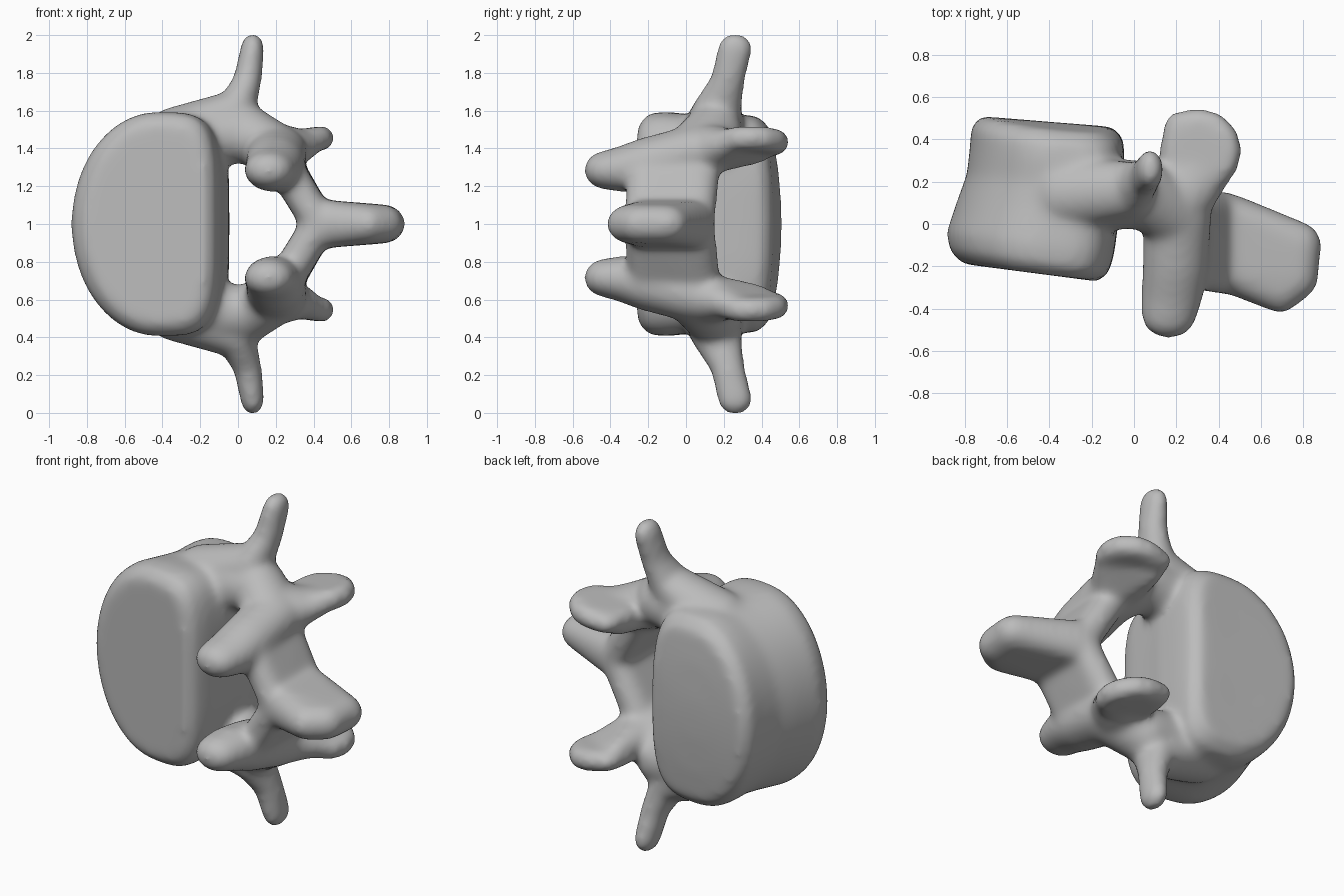
import bpy
import bmesh
from math import cos, sin, tau
from mathutils import Vector

cube = bpy.data.objects.get("Cube")
if cube:
    bpy.data.objects.remove(cube, do_unlink=True)

MID = 1.0        # height of the symmetry plane
INFLATE = 0.012  # makes up for shrinkage while smoothing

# Unit directions shared by every rounded lump
ball = bmesh.new()
bmesh.ops.create_icosphere(ball, subdivisions=3, radius=1)
directions = [v.co.copy() for v in ball.verts]
ball.free()

bm = bmesh.new()


def hull(lumps, flip=False):
    """Convex skin around ellipsoids, each given as (centre, radii)."""
    verts = []
    for centre, radii in lumps:
        for d in directions:
            p = Vector([c + k * (r + INFLATE) for c, k, r in zip(centre, d, radii)])
            if flip:
                p.z = 2 * MID - p.z
            verts.append(bm.verts.new(p))
    result = bmesh.ops.convex_hull(bm, input=verts)
    inside = {g for g in result["geom_interior"] + result["geom_unused"]
              if isinstance(g, bmesh.types.BMVert)}
    bmesh.ops.delete(bm, geom=list(inside), context='VERTS')


def chain(lumps, flip=False):
    """Tapered limb running through successive ellipsoids."""
    for a, b in zip(lumps, lumps[1:]):
        hull([a, b], flip)


def body_ring(left, right, half, y, slope, bow, count=64):
    """D-shaped section: round on the left, squarer on the right."""
    split = left + 0.58 * (right - left)
    ring = []
    for i in range(count):
        c, s = cos(tau * i / count), sin(tau * i / count)
        power = 0.5 if c > 0 else 1
        reach = right - split if c > 0 else split - left
        x = split + reach * abs(c) ** power * (1 if c > 0 else -1)
        z = half * abs(s) ** power * (1 if s > 0 else -1)
        ring.append(bm.verts.new((x, y + slope * (x + 0.45) - bow * z * z, MID + z)))
    return ring


# Vertebral body: waisted drum with tilted end plates
sections = [
    (-0.81, -0.17, 0.53, -0.235, -0.13, 0),
    (-0.87, -0.12, 0.585, -0.185, -0.14, 0),
    (-0.885, -0.095, 0.595, -0.10, -0.14, 0),
    (-0.83, -0.07, 0.575, 0.08, -0.12, 0),
    (-0.79, -0.05, 0.57, 0.20, -0.10, 0),
    (-0.775, -0.045, 0.58, 0.34, -0.09, 0.1),
    (-0.77, -0.05, 0.57, 0.435, -0.08, 0.14),
    (-0.72, -0.10, 0.51, 0.487, -0.08, 0.14),
    (-0.60, -0.22, 0.33, 0.487, -0.08, 0.14),
    (-0.48, -0.34, 0.12, 0.487, -0.08, 0.14),
]
rings = [body_ring(*s) for s in sections]
for a, b in zip(rings, rings[1:]):
    for i in range(len(a)):
        j = (i + 1) % len(a)
        bm.faces.new((a[i], a[j], b[j], b[i]))
bm.faces.new(rings[0])
bm.faces.new(rings[-1])

# Paired parts of the arch, mirrored about the middle plane
base = ((-0.33, 0.14, 1.445), (0.16, 0.17, 0.165))
root = ((0.05, 0.14, 1.48), (0.13, 0.15, 0.14))
pillar = ((0.205, 0.04, 1.38), (0.15, 0.16, 0.13))
rim = [((0.315 + 0.14 * cos(tau * i / 12), 0.345 + 0.145 * sin(tau * i / 12),
         1.435 + 0.02 * cos(tau * i / 12)), (0.045, 0.045, 0.053)) for i in range(12)]
rim.append(((0.215, 0.455, 1.42), (0.065, 0.07, 0.05)))
for flip in (False, True):
    # Pedicle
    chain([base, root, pillar], flip)
    # Transverse process, flaring out of the pedicle
    chain([base,
           ((-0.01, 0.165, 1.605), (0.09, 0.12, 0.095)),
           ((0.05, 0.22, 1.76), (0.065, 0.08, 0.06)),
           ((0.077, 0.26, 1.93), (0.052, 0.083, 0.07))], flip)
    # Superior articular process: round plate with an inner lip
    hull(rim, flip)
    hull([((0.23, 0.12, 1.395), (0.14, 0.12, 0.12)),
          ((0.32, 0.26, 1.43), (0.14, 0.12, 0.055)),
          ((0.20, 0.34, 1.385), (0.06, 0.11, 0.06))], flip)
    # Inferior articular process
    chain([pillar,
           ((0.195, -0.20, 1.32), (0.145, 0.13, 0.13)),
           ((0.18, -0.34, 1.29), (0.135, 0.10, 0.11)),
           ((0.165, -0.43, 1.285), (0.12, 0.10, 0.09))], flip)
    # Lamina
    hull([((0.26, 0.07, 1.29), (0.085, 0.10, 0.08)),
          ((0.26, -0.22, 1.28), (0.085, 0.08, 0.07)),
          ((0.43, 0.06, MID), (0.07, 0.08, 0.10)),
          ((0.43, -0.23, MID), (0.07, 0.09, 0.10))], flip)

# Spinous process: broad blade, thickest where it leaves the lamina
blade_end = [((0.78, -0.10, MID), (0.095, 0.10, 0.09)),
             ((0.77, -0.25, MID), (0.09, 0.10, 0.09)),
             ((0.69, -0.31, MID), (0.09, 0.10, 0.09))]
hull([((0.46, 0.05, MID), (0.08, 0.08, 0.115)),
      ((0.46, -0.23, MID), (0.08, 0.09, 0.115))] + blade_end)

bmesh.ops.recalc_face_normals(bm, faces=bm.faces)
mesh = bpy.data.meshes.new("vertebra")
bm.to_mesh(mesh)
bm.free()
vertebra = bpy.data.objects.new("vertebra", mesh)
bpy.context.collection.objects.link(vertebra)

# Bone colour
bone = bpy.data.materials.new("grey_bone")
bone.use_nodes = True
colour = (0.5, 0.5, 0.5, 1)
bone.diffuse_color = colour
bone.node_tree.nodes["Principled BSDF"].inputs["Base Color"].default_value = colour
mesh.materials.append(bone)

# Fuse the parts and soften the joins
remesh = vertebra.modifiers.new("fuse", 'REMESH')
remesh.mode = 'VOXEL'
remesh.voxel_size = 0.018
remesh.use_smooth_shade = True
soften = vertebra.modifiers.new("soften", 'SMOOTH')
soften.factor = 0.5
soften.iterations = 24
